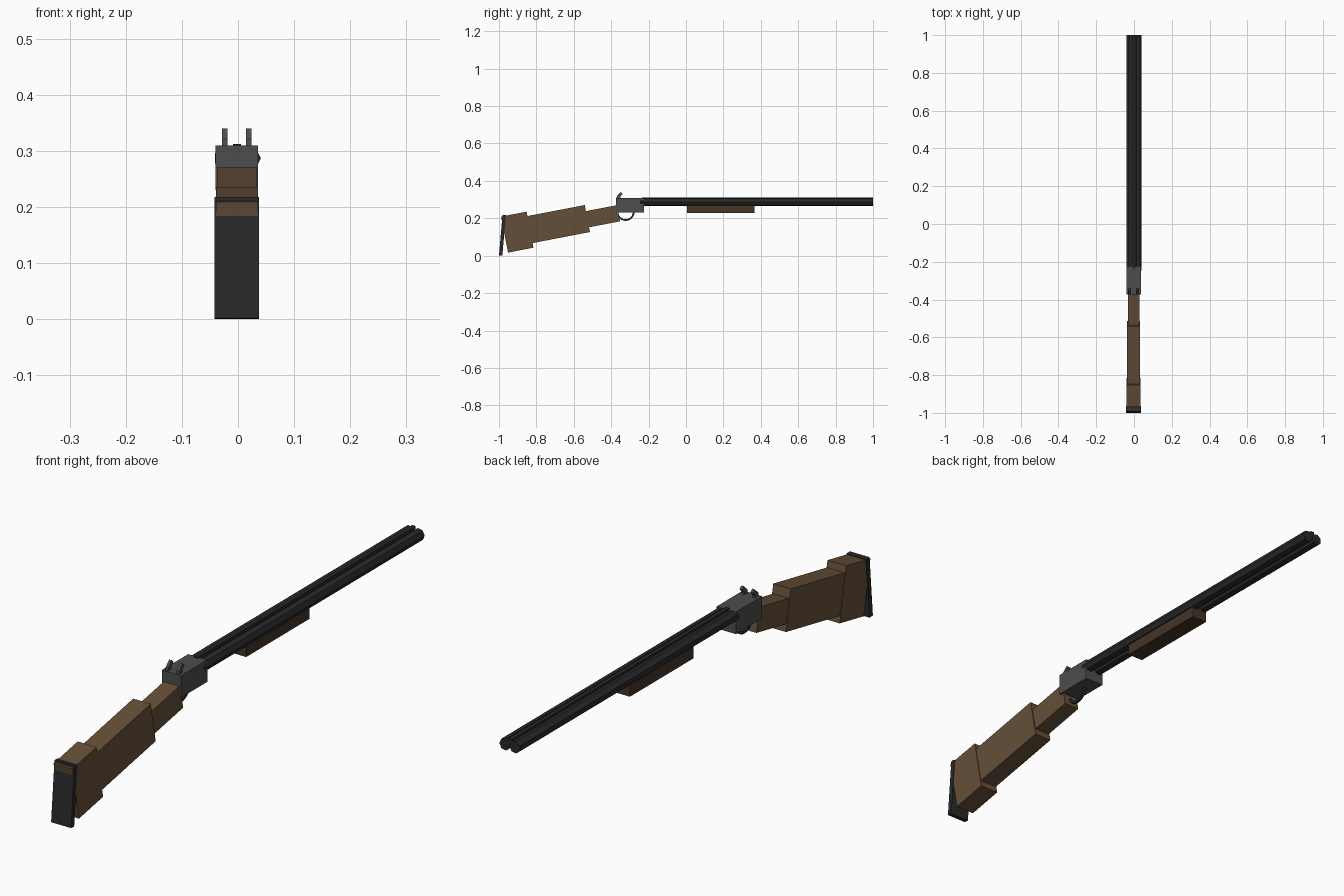
import bpy, bmesh
from math import radians, pi, cos, sin
from mathutils import Matrix, Vector

if "Cube" in bpy.data.objects:
    bpy.data.objects.remove(bpy.data.objects["Cube"])

CX = -0.002  # shared centre line


def material(name, rgb):
    m = bpy.data.materials.new(name)
    m.diffuse_color = (*rgb, 1)
    m.use_nodes = True
    m.node_tree.nodes["Principled BSDF"].inputs["Base Color"].default_value = m.diffuse_color
    return m


wood = material("wood", (0.13, 0.078, 0.04))
dark_wood = material("dark_wood", (0.06, 0.035, 0.02))
steel = material("steel", (0.075, 0.075, 0.078))
blued = material("blued_steel", (0.022, 0.022, 0.024))
rubber = material("rubber", (0.022, 0.022, 0.022))


def finish(name, bm, mat):
    bmesh.ops.recalc_face_normals(bm, faces=bm.faces)
    me = bpy.data.meshes.new(name)
    bm.to_mesh(me)
    bm.free()
    ob = bpy.data.objects.new(name, me)
    me.materials.append(mat)
    bpy.context.collection.objects.link(ob)
    return ob


def box(name, centre, size, mat, tilt=0):
    bm = bmesh.new()
    bmesh.ops.create_cube(bm, size=1)
    m = (Matrix.Translation(centre) @ Matrix.Rotation(radians(tilt), 4, 'X')
         @ Matrix.Diagonal((*size, 1)))
    bm.transform(m)
    return finish(name, bm, mat)


def prism(name, pts, axis, mat):
    """Extrude a flat outline of 3D points along the given vector."""
    bm = bmesh.new()
    face = bm.faces.new([bm.verts.new(p) for p in pts])
    ext = bmesh.ops.extrude_face_region(bm, geom=[face], use_keep_orig=True)
    moved = [v for v in ext["geom"] if isinstance(v, bmesh.types.BMVert)]
    bmesh.ops.translate(bm, verts=moved, vec=Vector(axis))
    return finish(name, bm, mat)


# Stock: three stepped boxes leaning down toward the butt
box("stock_butt", (CX, -0.902, 0.126), (0.075, 0.139, 0.196), wood, 10.9)
box("stock_body", (CX, -0.692, 0.167), (0.070, 0.335, 0.147), wood, 10.9)
box("stock_grip", (CX, -0.444, 0.211), (0.062, 0.170, 0.088), wood, 10.9)
box("butt_plate", (CX, -0.9815, 0.109), (0.079, 0.018, 0.217), rubber, -5)

# Receiver and fore-end
box("receiver", (CX, -0.300, 0.2695), (0.076, 0.149, 0.079), steel)
box("fore_end", (CX, 0.185, 0.250), (0.062, 0.360, 0.042), dark_wood)

# Side-by-side seven-sided barrels with a sighting rib
for side, x in (("left", -0.021), ("right", 0.019)):
    r = 0.0217
    ring = [(x + r * cos(2 * pi * i / 7), -0.245, 0.2868 + r * sin(2 * pi * i / 7))
            for i in range(7)]
    prism("barrel_" + side, ring, (0, 1.245, 0), blued)
box("barrel_rib", (CX, 0.3825, 0.3035), (0.014, 1.235, 0.018), blued)

# Hammers
profile = [(-0.372, 0.305), (-0.350, 0.305), (-0.351, 0.317),
           (-0.338, 0.331), (-0.349, 0.340), (-0.369, 0.321)]
for side, x in (("left", -0.0235), ("right", 0.0195)):
    prism("hammer_" + side, [(x - 0.005, y, z) for y, z in profile],
          (0.010, 0, 0), steel)

# Trigger guard: half loop hanging below the receiver
n = 12
bm = bmesh.new()
rows = []
for i in range(n + 1):
    a = pi + pi * i / n
    rows.append([bm.verts.new((CX + dx, -0.323 + r * cos(a), 0.234 + r * sin(a)))
                 for dx, r in ((-0.005, 0.048), (0.005, 0.048),
                               (0.005, 0.039), (-0.005, 0.039))])
for a, b in zip(rows, rows[1:]):
    for k in range(4):
        bm.faces.new((a[k], a[(k + 1) % 4], b[(k + 1) % 4], b[k]))
bm.faces.new(rows[0])
bm.faces.new(rows[-1])
finish("trigger_guard", bm, blued)
